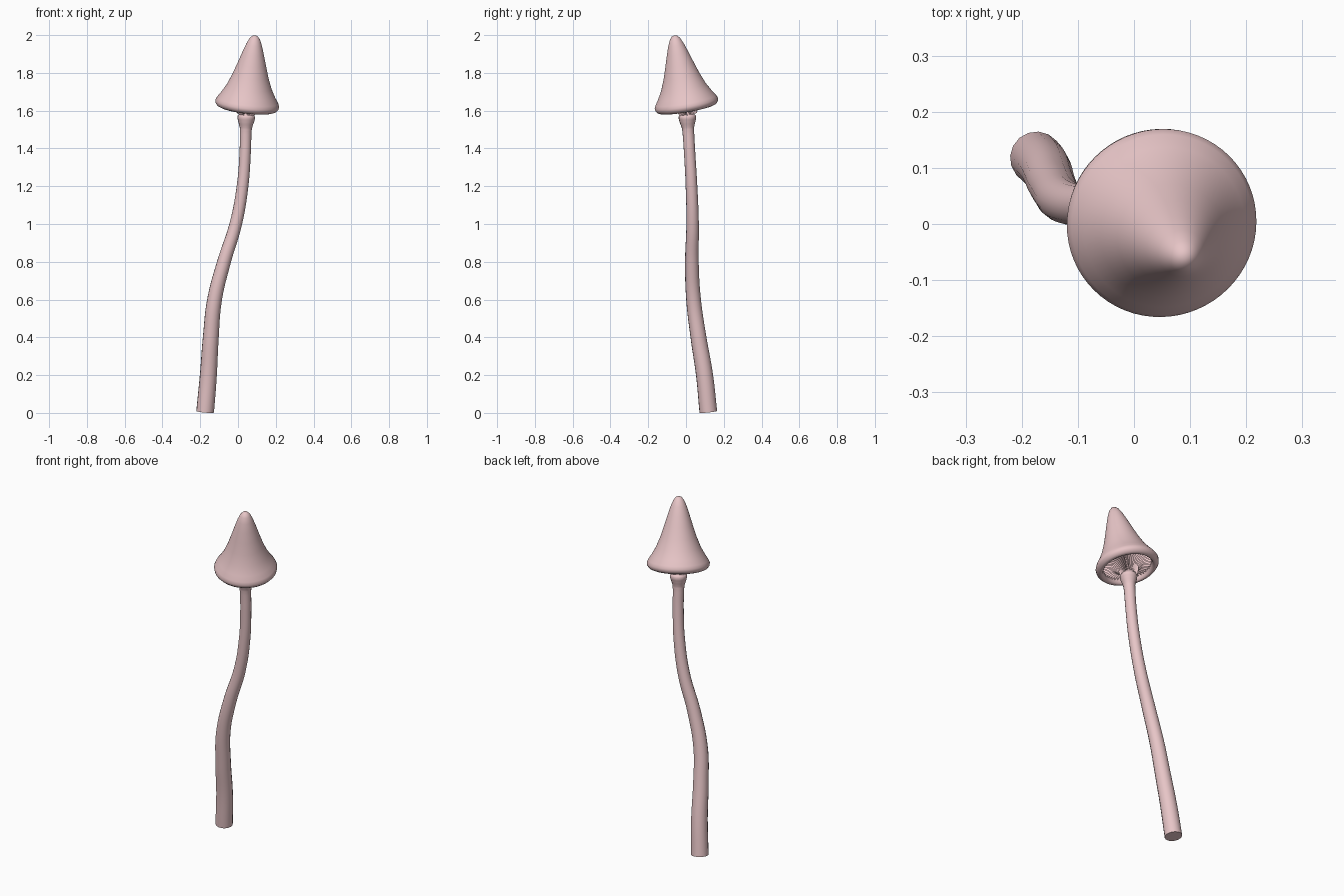
import bpy, bmesh, math
from mathutils import Vector, Matrix

if "Cube" in bpy.data.objects:
    bpy.data.objects.remove(bpy.data.objects["Cube"])

# Soft pink material shared by all parts
pink = bpy.data.materials.new("pink")
pink.diffuse_color = (0.80, 0.56, 0.57, 1)
pink.use_nodes = True
pink.node_tree.nodes["Principled BSDF"].inputs["Base Color"].default_value = pink.diffuse_color

# Cap frame: rim centre and tilted axis
CENTRE = Vector((0.049, 0.002, 1.637))
AXIS = Vector((0.115, -0.175, 1)).normalized()
FRAME = Matrix.Translation(CENTRE) @ Vector((0, 0, 1)).rotation_difference(AXIS).to_matrix().to_4x4()


def finish(bm, name, smooth=True):
    me = bpy.data.meshes.new(name)
    bm.to_mesh(me)
    bm.free()
    ob = bpy.data.objects.new(name, me)
    bpy.context.collection.objects.link(ob)
    me.materials.append(pink)
    for p in me.polygons:
        p.use_smooth = smooth
    return ob


def lathe(profile, name, steps=64):
    bm = bmesh.new()
    verts = [bm.verts.new((r, 0, h)) for r, h in profile]
    edges = [bm.edges.new(pair) for pair in zip(verts, verts[1:])]
    bmesh.ops.spin(bm, geom=verts + edges, cent=(0, 0, 0), axis=(0, 0, 1),
                   angle=2 * math.pi, steps=steps)
    bmesh.ops.remove_doubles(bm, verts=bm.verts, dist=1e-5)
    bmesh.ops.recalc_face_normals(bm, faces=bm.faces)
    return finish(bm, name)


# Cap: bell-shaped outside, rolled rim, hollow inside
cap = lathe([(0, 0.370), (0.014, 0.366), (0.028, 0.350), (0.042, 0.318), (0.058, 0.270),
             (0.076, 0.212), (0.096, 0.150), (0.120, 0.090), (0.145, 0.045),
             (0.163, 0.018), (0.170, 0.002), (0.168, -0.012), (0.158, -0.024),
             (0.146, -0.029), (0.136, -0.025), (0.131, -0.012), (0.125, 0.015),
             (0.108, 0.070), (0.085, 0.120), (0.05, 0.155), (0, 0.165)], "cap")
cap.matrix_world = FRAME

# Gills: thin radial blades running from the rim down to the collar
bm = bmesh.new()
blade = [(0.025, -0.050), (0.046, -0.058), (0.058, -0.032), (0.085, -0.008),
         (0.134, -0.010), (0.130, 0.015), (0.112, 0.070), (0.088, 0.122), (0.025, 0.160)]
COUNT = 48
for i in range(COUNT):
    a = 2 * math.pi * i / COUNT
    bm.faces.new([bm.verts.new((r * math.cos(a), r * math.sin(a), h)) for r, h in blade])
gills = finish(bm, "gills", smooth=False)
gills.matrix_world = FRAME

# Stem: wavy tapered tube with a flared collar under the cap
path = [(-0.174, 0.118, 0.006, 0.047), (-0.157, 0.098, 0.2, 0.045),
        (-0.144, 0.066, 0.4, 0.042), (-0.124, 0.040, 0.6, 0.039),
        (-0.074, 0.031, 0.8, 0.036), (-0.012, 0.035, 1.0, 0.033),
        (0.024, 0.029, 1.2, 0.031), (0.038, 0.019, 1.38, 0.030),
        (0.041, 0.012, 1.49, 0.031), (0.042, 0.010, 1.515, 0.034),
        (0.043, 0.008, 1.545, 0.043), (0.044, 0.007, 1.57, 0.046),
        (0.045, 0.006, 1.585, 0.034), (0.050, 0.0, 1.70, 0.030)]
cu = bpy.data.curves.new("stem", 'CURVE')
cu.dimensions = '3D'
cu.bevel_depth = 1.0
cu.bevel_resolution = 6
cu.resolution_u = 8
cu.use_fill_caps = True
sp = cu.splines.new('BEZIER')
sp.bezier_points.add(len(path) - 1)
sp.use_smooth = True
sp.radius_interpolation = 'CARDINAL'
for bp, (x, y, z, r) in zip(sp.bezier_points, path):
    bp.co = (x, y, z)
    bp.radius = r
    bp.handle_left_type = bp.handle_right_type = 'AUTO'
cu.materials.append(pink)
stem = bpy.data.objects.new("stem", cu)
bpy.context.collection.objects.link(stem)
